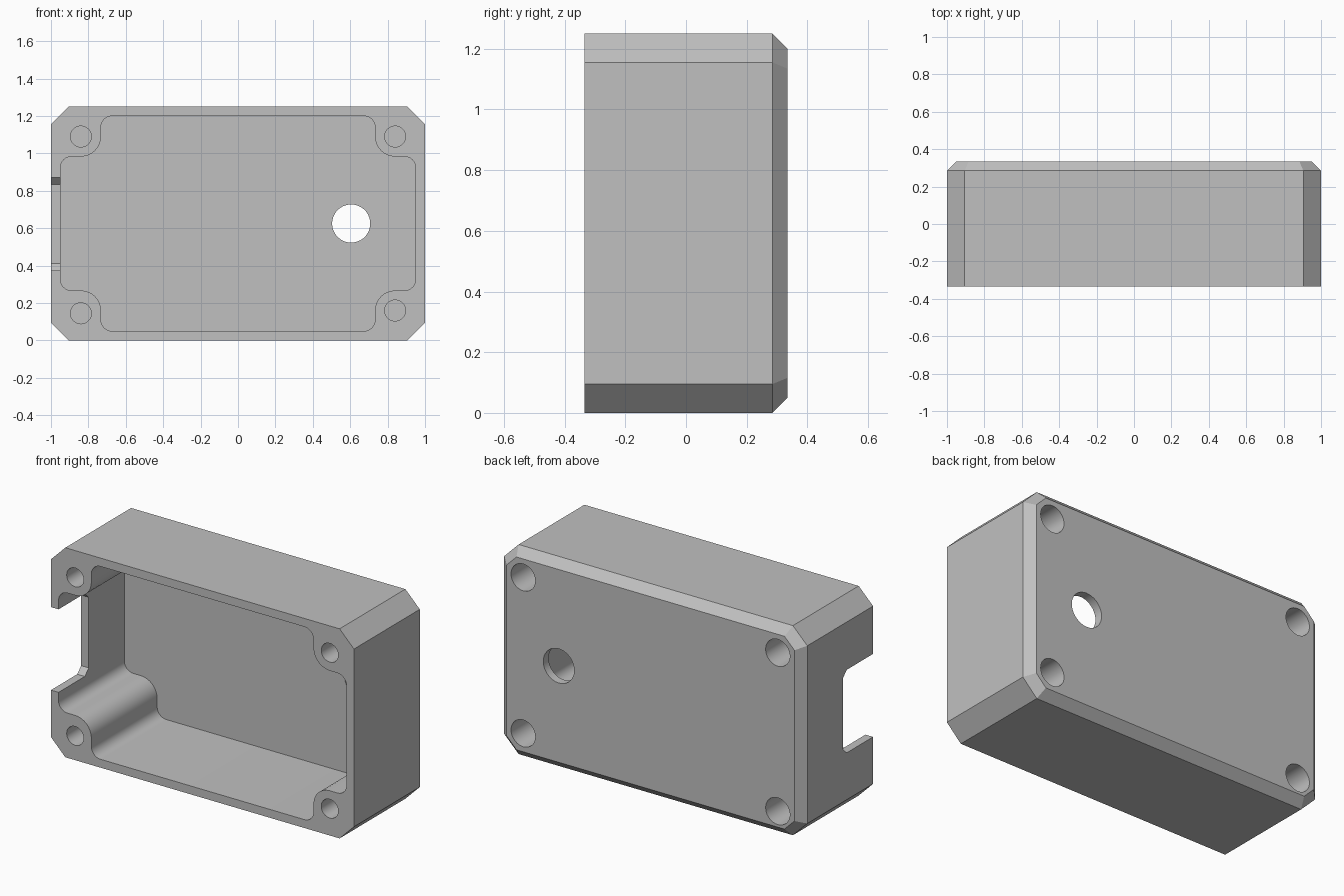
import bpy, bmesh
from math import sin, cos, radians, tan, pi

if "Cube" in bpy.data.objects:
    bpy.data.objects.remove(bpy.data.objects["Cube"], do_unlink=True)

W, H, FRONT, BACK = 1.0, 1.25, -0.335, 0.335
MID = H / 2
EDGE = 0.05                       # wall thickness and back chamfer

grey = bpy.data.materials.new("light grey plastic")
grey.use_nodes = True
colour = (0.53, 0.53, 0.53, 1)
grey.diffuse_color = colour
grey.node_tree.nodes["Principled BSDF"].inputs["Base Color"].default_value = colour


def loft(name, rings):
    """Closed solid through matching rings of 3D points."""
    bm = bmesh.new()
    loops = [[bm.verts.new(p) for p in ring] for ring in rings]
    n = len(loops[0])
    for a, b in zip(loops, loops[1:]):
        for i in range(n):
            j = (i + 1) % n
            bm.faces.new((a[i], a[j], b[j], b[i]))
    bm.faces.new(loops[0])
    bm.faces.new(loops[-1])
    bmesh.ops.recalc_face_normals(bm, faces=bm.faces)
    mesh = bpy.data.meshes.new(name)
    bm.to_mesh(mesh)
    bm.free()
    mesh.materials.append(grey)
    ob = bpy.data.objects.new(name, mesh)
    bpy.context.collection.objects.link(ob)
    return ob


def at_y(outline, y):
    return [(x, y, z) for x, z in outline]


def arc(cx, cz, r, start, end, steps=8):
    return [(cx + r * cos(radians(start + (end - start) * i / steps)),
             cz + r * sin(radians(start + (end - start) * i / steps)))
            for i in range(steps + 1)]


def mirrored(quarter):
    """Complete an outline from its +x, +z quarter around the centre."""
    half = quarter + [(-x, z) for x, z in reversed(quarter)]
    full = half + [(-x, -z) for x, z in half]
    return [(x, z + MID) for x, z in full]


def octagon(inset):
    c = 0.095 - inset * (2 - 2 * tan(pi / 8)) + inset
    k = 0.095 + inset * tan(pi / 8)
    return mirrored([(W - inset, MID - k), (W - k, MID - inset)])


def cut(target, cutter):
    cutter.hide_render = True
    mod = target.modifiers.new("cut", "BOOLEAN")
    mod.operation = "DIFFERENCE"
    mod.solver = "EXACT"
    mod.object = cutter
    bpy.context.view_layer.objects.active = target
    bpy.ops.object.modifier_apply(modifier=mod.name)
    bpy.data.objects.remove(cutter, do_unlink=True)


# Outer shell with clipped corners and a chamfered back
body = loft("enclosure_body", [at_y(octagon(0), FRONT),
                               at_y(octagon(0), BACK - EDGE),
                               at_y(octagon(EDGE), BACK)])

# Cavity that wraps around a rounded screw post in each corner
r, post = 0.06, 0.107
px, pz = 0.84, 0.465
ix, iz = W - EDGE, MID - EDGE
quarter = (arc(ix - r, pz - post - r, r, 0, 90)
           + arc(px, pz, post, 270, 180)
           + arc(px - post - r, iz - r, r, 0, 90))
outline = mirrored(quarter)
cut(body, loft("cavity_cutter", [at_y(outline, FRONT - 0.1),
                                 at_y(outline, BACK - EDGE)]))

# Cable notch in the right wall, open to the front
low, high, deep, c = 0.375, 0.87, -0.05, 0.037
notch = [(FRONT - 0.1, low), (deep - c, low), (deep, low + c),
         (deep, high - c), (deep - c, high), (FRONT - 0.1, high)]
cut(body, loft("notch_cutter", [[(x, y, z) for y, z in notch]
                                for x in (-W - 0.1, -0.88)]))


def drill(x, z, radius, y0, y1):
    circle = arc(x, z, radius, 0, 350, 35)
    cut(body, loft("drill", [at_y(circle, y0), at_y(circle, y1)]))


# Blind screw holes in front, wider blind holes behind
for x, z in ((-px, 1.09), (px, 1.09), (-px, 0.145), (px, 0.16)):
    drill(x, z, 0.056, FRONT - 0.1, FRONT + 0.3)
    drill(x, z, 0.08, BACK - 0.3, BACK + 0.1)

# Round opening through the back wall
drill(0.605, MID, 0.102, 0.2, BACK + 0.1)

# Smooth the round walls, keep the edges crisp
bpy.ops.object.select_all(action="DESELECT")
body.select_set(True)
bpy.context.view_layer.objects.active = body
bpy.ops.object.shade_smooth_by_angle(angle=radians(30))
